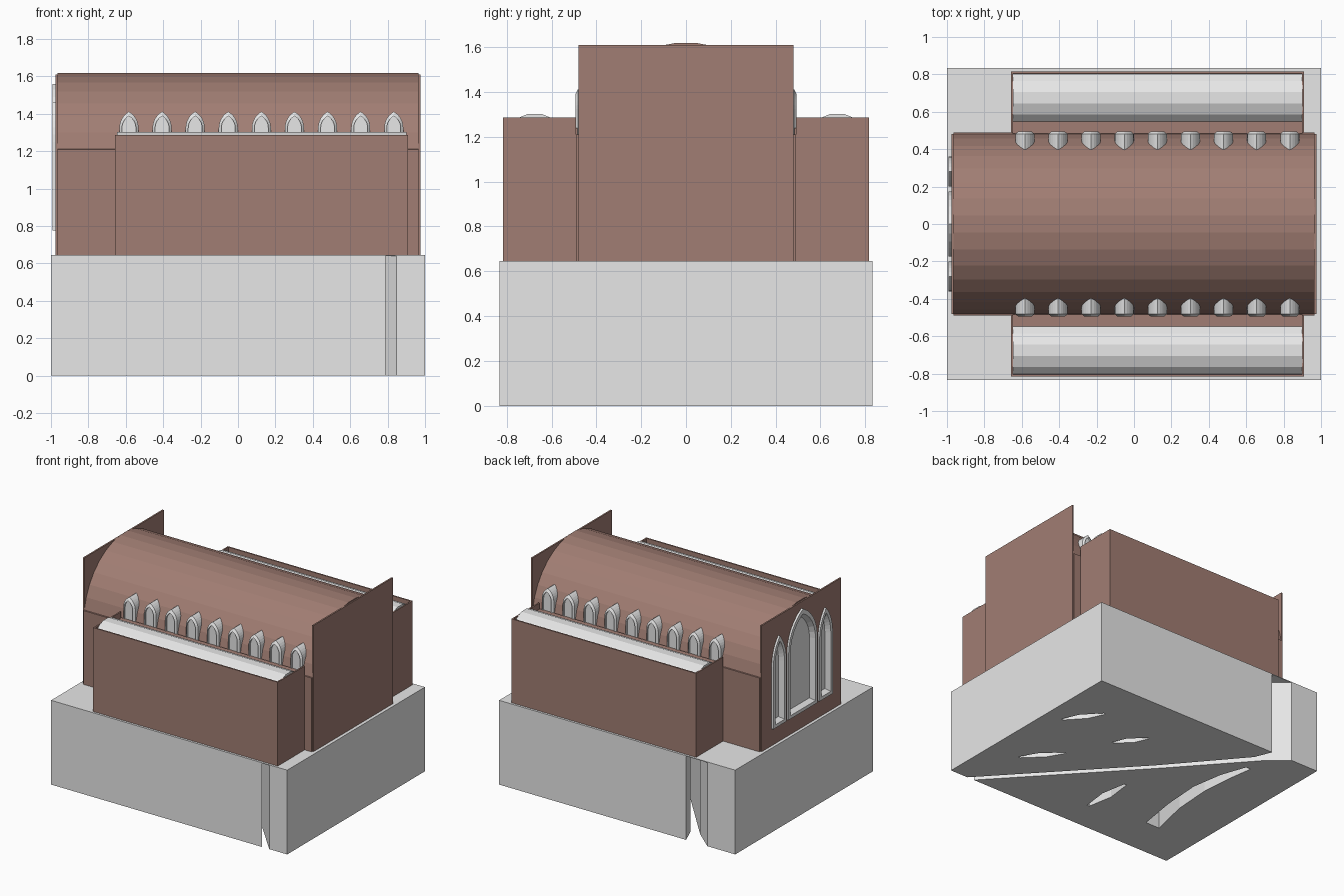
import bpy, bmesh, math

if "Cube" in bpy.data.objects:
    bpy.data.objects.remove(bpy.data.objects["Cube"])


def material(name, rgb):
    m = bpy.data.materials.new(name)
    m.diffuse_color = (*rgb, 1)
    m.use_nodes = True
    m.node_tree.nodes["Principled BSDF"].inputs["Base Color"].default_value = m.diffuse_color
    return m


BRICK = material("brick brown", (0.357, 0.207, 0.172))
GRAY = material("light gray", (0.8, 0.8, 0.8))


def loft(name, loops, mat):
    """Join equal-length loops of 3D points and cap both ends."""
    bm = bmesh.new()
    rows = [[bm.verts.new(p) for p in loop] for loop in loops]
    n = len(rows[0])
    for a, b in zip(rows, rows[1:]):
        for i in range(n):
            j = (i + 1) % n
            bm.faces.new((a[i], a[j], b[j], b[i]))
    bm.faces.new(rows[0])
    bm.faces.new(rows[-1])
    bmesh.ops.recalc_face_normals(bm, faces=bm.faces)
    me = bpy.data.meshes.new(name)
    bm.to_mesh(me)
    bm.free()
    me.materials.append(mat)
    ob = bpy.data.objects.new(name, me)
    bpy.context.collection.objects.link(ob)
    return ob


def box(name, x0, x1, y0, y1, z0, z1, mat):
    y0, y1 = sorted((y0, y1))
    return loft(name, [[(x0, y0, z), (x1, y0, z), (x1, y1, z), (x0, y1, z)]
                       for z in (z0, z1)], mat)


def along_x(name, profile, x0, x1, mat):
    return loft(name, [[(x, y, z) for y, z in profile] for x in (x0, x1)], mat)


def cut(target, cutter):
    m = target.modifiers.new("cut", 'BOOLEAN')
    m.operation = 'DIFFERENCE'
    m.solver = 'EXACT'
    m.object = cutter
    cutter.hide_render = True
    cutter.hide_viewport = True
    cutter.display_type = 'WIRE'


def vault(cy, cz, r, half_angle, segs):
    """Arc of a barrel roof, from -y to +y."""
    return [(cy + r * math.sin(a), cz + r * math.cos(a)) for a in
            (math.radians(half_angle) * (2 * i / segs - 1) for i in range(segs + 1))]


def gothic(hw, z0, spring, top, n=6):
    """Pointed arch outline as (across, z) points."""
    h = top - spring
    r = (hw * hw + h * h) / (2 * hw)
    end = math.atan2(h, r - hw) if r != hw else math.pi / 2
    right = [(hw - r + r * math.cos(end * i / n), spring + r * math.sin(end * i / n))
             for i in range(n + 1)]
    left = [(-u, z) for u, z in right[-2::-1]]
    return [(hw, z0)] + right + left + [(-hw, z0)]


# Base block with channel and slits open to the underside
base = box("base", -1, 1, -0.833, 0.833, 0, 0.645, GRAY)


def slit(name, points):
    """Vertical cutter following (x, y, half width) points."""
    outline = [(x - w, y) for x, y, w in points] + \
              [(x + w, y) for x, y, w in reversed(points)]
    cut(base, loft(name, [[(x, y, z) for x, y in outline] for z in (-0.1, 0.64)], GRAY))


slit("channel_cutter", [(0.88, -0.9, 0.03), (-0.1, 0.16, 0.03),
                        (-0.57, 0.7, 0.04), (-0.695, 0.86, 0.1)])
slit("curved_cutter", [(-0.60, -0.51, 0.06), (-0.54, -0.2, 0.05), (-0.52, 0.1, 0.05),
                       (-0.55, 0.35, 0.04), (-0.6, 0.55, 0.02)])
for k, (x0, y0, x1, y1) in enumerate([(0.86, 0.23, 0.68, 0.49), (0.37, 0.21, 0.22, 0.42),
                                      (0.75, -0.38, 0.54, -0.12), (-0.07, -0.59, -0.08, -0.19)]):
    slit(f"slit_cutter_{k}", [(x0, y0, 0.01), ((x0 + x1) / 2, (y0 + y1) / 2, 0.04),
                              (x1, y1, 0.01)])

# Nave: straight walls under a barrel roof
nave = along_x("nave", [(-0.49, 0.645), (-0.49, 1.21)] + vault(0, 1.135, 0.486, 81, 15)
               + [(0.49, 1.21), (0.49, 0.645)], -0.966, 0.966, BRICK)
west_wall = box("west_end_wall", -0.977, -0.965, -0.48, 0.48, 0.645, 1.61, BRICK)
box("east_end_wall", 0.963, 0.975, -0.48, 0.48, 0.645, 1.61, BRICK)

# West lancet windows, recessed into the end wall
for name, cy, hw, spring, top in (("middle", 0, 0.175, 1.28, 1.56),
                                  ("left", 0.28, 0.08, 1.25, 1.46),
                                  ("right", -0.28, 0.08, 1.25, 1.46)):
    rim = 0.025
    outer = gothic(hw, 0.775, spring, top)
    inner = gothic(hw - rim, 0.775 + rim, spring, top - rim * 1.5)
    deep = gothic(hw - rim * 1.8, 0.775 + rim * 1.8, spring, top - rim * 2.6)

    def at(shape, x):
        return [(x, cy + u, z) for u, z in shape]

    loft(f"{name}_lancet_window", [at(outer, -0.95), at(outer, -0.992), at(inner, -0.992),
                                   at(deep, -0.955)], GRAY)
    hole = gothic(hw - 0.006, 0.781, spring, top - 0.008)
    cutter = loft(f"{name}_lancet_cutter", [at(hole, -1.1), at(hole, -0.951)], GRAY)
    cut(west_wall, cutter)
    cut(nave, cutter)

for side, s in (("front", -1), ("back", 1)):
    # Side aisle: body, raised wall plates and a shallow gray vault
    box(f"{side}_aisle_body", -0.65, 0.9, s * 0.485, s * 0.81, 0.645, 1.24, BRICK)
    box(f"{side}_aisle_outer_wall", -0.65, 0.905, s * 0.805, s * 0.816, 0.645, 1.287, BRICK)
    for end, x in (("west", -0.657), ("east", 0.897)):
        box(f"{side}_aisle_{end}_wall", x, x + 0.011, s * 0.49, s * 0.816, 0.645, 1.287, BRICK)
    arc = vault(s * 0.675, 1.145, 0.16, 56, 6 - 1)
    y0, y1 = arc[0][0], arc[-1][0]
    along_x(f"{side}_aisle_roof", [(y0, 1.2)] + arc + [(y1, 1.2)], -0.648, 0.9, GRAY)

    # Row of pointed clerestory windows set into the vault
    outer = gothic(0.051, 1.205, 1.325, 1.412)
    inner = gothic(0.037, 1.222, 1.325, 1.388)
    for k in range(9):
        cx = -0.583 + 0.177 * k

        def place(shape, y):
            return [(cx + u, s * y, z) for u, z in shape]

        loft(f"{side}_clerestory_window_{k + 1}",
             [place(outer, 0.37), place(outer, 0.482), place(inner, 0.494),
              place(inner, 0.479)], GRAY)
